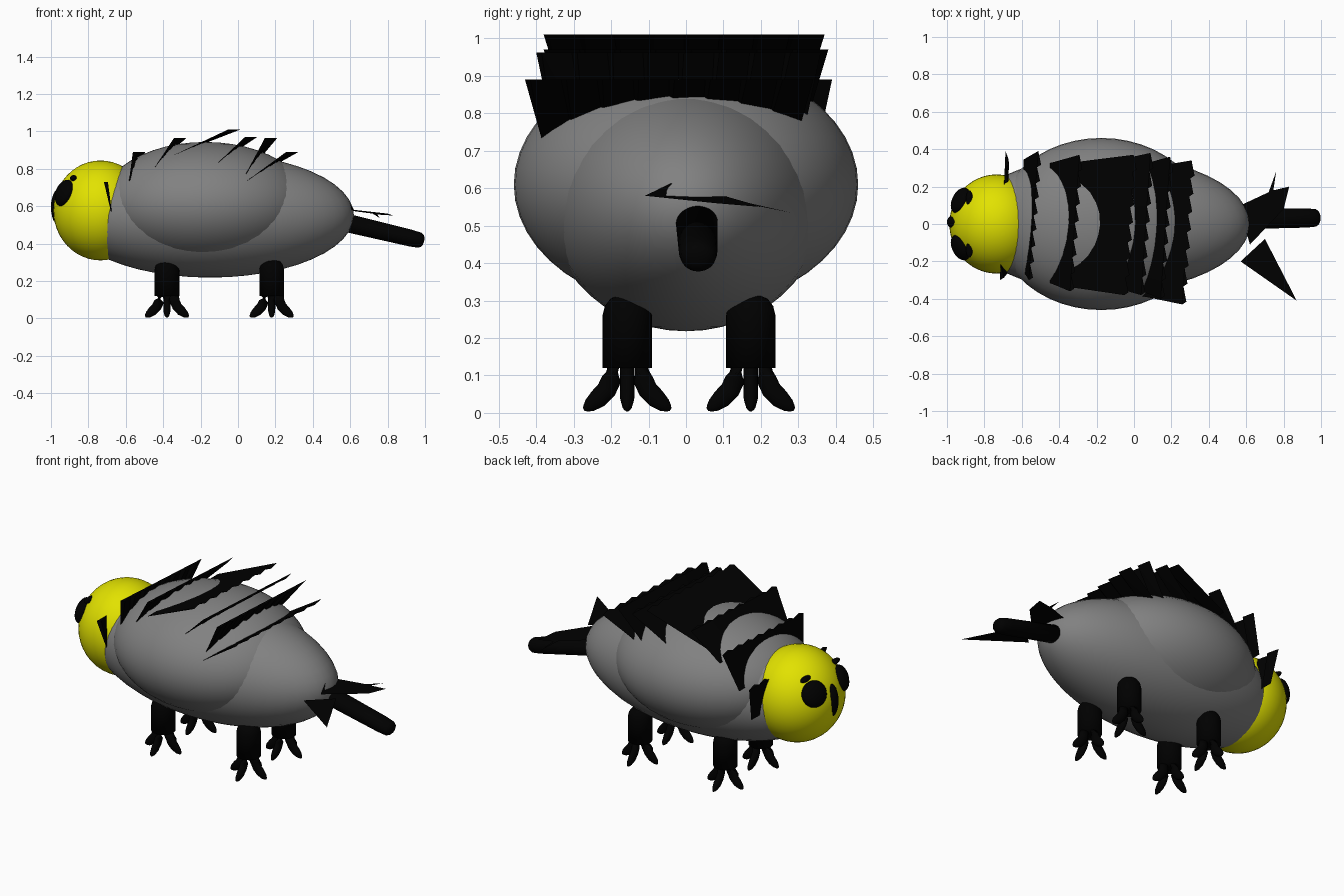
import bpy, bmesh, math
from mathutils import Vector, Matrix

if "Cube" in bpy.data.objects:
    bpy.data.objects.remove(bpy.data.objects["Cube"])


def material(name, rgb):
    m = bpy.data.materials.new(name)
    m.diffuse_color = (*rgb, 1)
    m.use_nodes = True
    m.node_tree.nodes["Principled BSDF"].inputs["Base Color"].default_value = m.diffuse_color
    return m


BLACK = material("black", (0.0, 0.0, 0.0))
YELLOW = material("yellow", (0.76, 0.76, 0.0))
GREY = material("grey", (0.22, 0.22, 0.22))


def finish(name, bm, mat=None, smooth=True):
    bmesh.ops.recalc_face_normals(bm, faces=bm.faces)
    me = bpy.data.meshes.new(name)
    bm.to_mesh(me)
    bm.free()
    for p in me.polygons:
        p.use_smooth = smooth
    if mat:
        me.materials.append(mat)
    ob = bpy.data.objects.new(name, me)
    bpy.context.collection.objects.link(ob)
    return ob


def add_ball(bm, loc, radii, normal=None, seg=48):
    # ellipsoid; when a normal is given its local z axis follows it
    rot = Matrix.Identity(4)
    if normal:
        rot = Vector(normal).to_track_quat('Z', 'Y').to_matrix().to_4x4()
    m = Matrix.Translation(loc) @ rot @ Matrix.Diagonal((*radii, 1))
    bmesh.ops.create_uvsphere(bm, u_segments=seg, v_segments=seg // 2, radius=1, matrix=m)


def ball(name, loc, radii, mat=None, normal=None, seg=48):
    bm = bmesh.new()
    add_ball(bm, loc, radii, normal, seg)
    return finish(name, bm, mat)


def add_tube(bm, pts, radii, seg=20):
    # round tube through points with given (side, height) radii
    pts = [Vector(p) for p in pts]
    rings = []
    for i, p in enumerate(pts):
        d = (pts[min(i + 1, len(pts) - 1)] - pts[max(i - 1, 0)]).normalized()
        ref = Vector((0, 0, 1)) if abs(d.z) < 0.98 else Vector((1, 0, 0))
        side = d.cross(ref).normalized()
        up = side.cross(d)
        rx, ry = radii[i]
        rings.append([bm.verts.new(p + side * rx * math.cos(a) + up * ry * math.sin(a))
                      for a in (2 * math.pi * k / seg for k in range(seg))])
    for a, b in zip(rings, rings[1:]):
        for k in range(seg):
            bm.faces.new((a[k], a[(k + 1) % seg], b[(k + 1) % seg], b[k]))
    bm.faces.new(rings[0])
    bm.faces.new(rings[-1])


# body, back hump and head
ball("body", (-0.15, 0, 0.55), (0.77, 0.365, 0.332), GREY)
ball("back_hump", (-0.175, 0, 0.61), (0.56, 0.46, 0.333), GREY)
ball("head", (-0.735, 0, 0.577), (0.252, 0.265, 0.267), YELLOW)

# face
ball("nose", (-0.955, 0.01, 0.595), (0.045, 0.04, 0.1), BLACK, seg=24)
for s, side in ((1, "left"), (-1, "right")):
    ball("eye_" + side, (-0.928, 0.125 * s, 0.67), (0.074, 0.074, 0.04), BLACK,
         (-0.85, 0.42 * s, 0.33), 28)
    ball("brow_" + side, (-0.88, 0.135 * s, 0.75), (0.018, 0.045, 0.016), BLACK, seg=20)

# legs with four spread toes each
for x, end in ((-0.38, "front"), (0.18, "rear")):
    for y, side in ((0.173, "left"), (-0.157, "right")):
        bm = bmesh.new()
        add_tube(bm, [(x, y, 0.12), (x, y, 0.26), (x, y, 0.285), (x, y, 0.305), (x, y, 0.315)],
                 [(0.066, 0.066)] * 2 + [(0.06, 0.06), (0.045, 0.045), (0.02, 0.02)], 28)
        for k in range(4):
            c, s = round(math.cos(k * math.pi / 2)), round(math.sin(k * math.pi / 2))
            prof = [(0.038, 0.125), (0.042, 0.09), (0.055, 0.062), (0.078, 0.038),
                    (0.1, 0.02), (0.111, 0.012), (0.116, 0.009)]
            rad = [0.025, 0.026, 0.026, 0.025, 0.018, 0.01, 0.004]
            add_tube(bm, [(x + c * d, y + s * d, z) for d, z in prof],
                     [(0.75 * r, 1.05 * r) for r in rad], 14)
        finish(f"{end}_{side}_leg", bm, BLACK)

# tail
bm = bmesh.new()
a, b = Vector((0.52, 0.028, 0.525)), Vector((0.995, 0.033, 0.412))
ts = [(0, 1), (0.85, 0.9), (0.95, 0.82), (0.98, 0.65), (0.995, 0.4), (1, 0.1)]
add_tube(bm, [a.lerp(b, t) for t, _ in ts], [(0.057 * r, 0.05 * r) for _, r in ts], 28)
finish("tail", bm, BLACK)


def spine_row(name, low, high, y0, y1, n=8, yaw=0.05, t=0.014):
    # slanted sheet of wedge teeth: thin buried lower edge, saw-toothed upper edge
    bm = bmesh.new()
    mid = (y0 + y1) / 2
    squeeze = 1 - 0.09 / (y1 - y0)

    def top(y, dx=0.0):
        return bm.verts.new((high[0] + yaw * ((y - y0) / (y1 - y0) - 0.5) + dx, y, high[1]))

    def bottom(y):
        return bm.verts.new((low[0], mid + (y - mid) * squeeze, low[1]))

    for i in range(n):
        ya = y0 + (y1 - y0) * i / n
        yb = y0 + (y1 - y0) * (i + 1) / n
        f0, f1, back = top(ya, -t / 2), top(yb, -t / 2), top(ya + 0.15 * (yb - ya), t)
        b0, b1 = bottom(ya), bottom(yb)
        bm.faces.new((f0, f1, back))
        bm.faces.new((f0, b0, b1, f1))
        bm.faces.new((f0, back, b0))
        bm.faces.new((back, f1, b1))
        bm.faces.new((back, b1, b0))
    finish(name, bm, BLACK, False)


# rows of spines from neck to rump
rows = [((-0.67, 0.53), (-0.695, 0.73), -0.30, 0.39),
        ((-0.59, 0.68), (-0.53, 0.89), -0.30, 0.39),
        ((-0.45, 0.80), (-0.31, 0.965), -0.36, 0.37),
        ((-0.36, 0.865), (-0.02, 1.01), -0.38, 0.37),
        ((-0.12, 0.82), (0.07, 0.97), -0.38, 0.38),
        ((0.03, 0.75), (0.175, 0.963), -0.40, 0.36),
        ((0.04, 0.73), (0.29, 0.89), -0.43, 0.34)]
for i, r in enumerate(rows):
    spine_row(f"spine_row_{i + 1}", *r, yaw=0.03 if i == 0 else 0.05)

# flat spikes around the tail root
spikes = [[(0.57, -0.2, 0.565), (0.70, -0.08, 0.565), (0.87, -0.41, 0.565)],
          [(0.60, -0.04, 0.613), (0.57, 0.10, 0.58), (0.72, 0.17, 0.56), (0.76, 0.28, 0.535),
           (0.745, 0.18, 0.555), (0.83, 0.20, 0.55), (0.80, 0.08, 0.56), (0.62, -0.11, 0.58)]]
for i, pts in enumerate(spikes):
    bm = bmesh.new()
    bm.faces.new([bm.verts.new(p) for p in pts])
    finish(f"tail_spike_{i + 1}", bm, BLACK, False)
